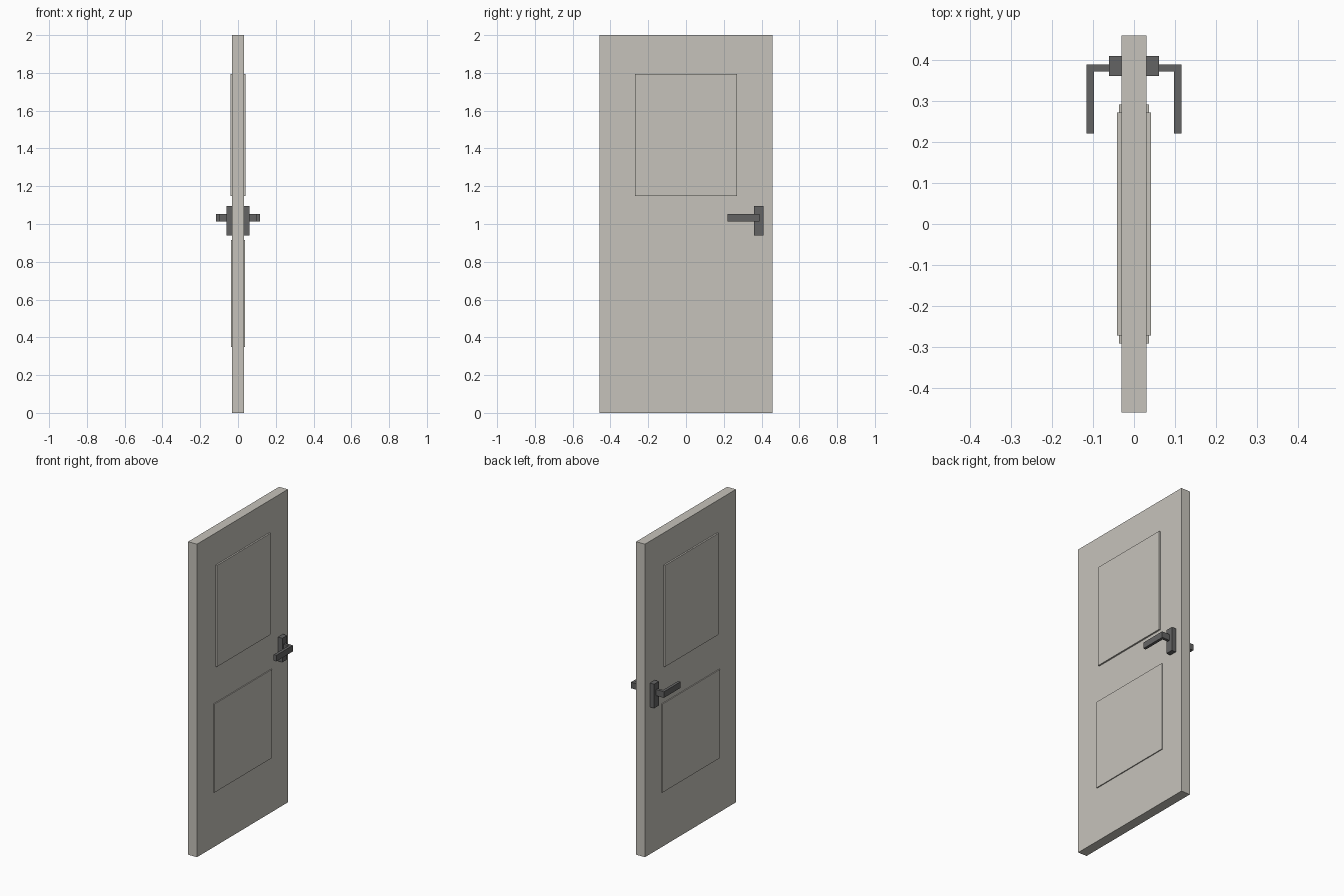
import bpy, bmesh

if "Cube" in bpy.data.objects:
    bpy.data.objects.remove(bpy.data.objects["Cube"])


def material(name, rgb):
    m = bpy.data.materials.new(name)
    m.diffuse_color = (*rgb, 1)
    m.use_nodes = True
    m.node_tree.nodes["Principled BSDF"].inputs["Base Color"].default_value = m.diffuse_color
    return m


paint = material("warm grey paint", (0.565, 0.545, 0.497))
metal = material("dark grey metal", (0.127, 0.127, 0.127))


def prism(name, outline, z0, z1, mat):
    """Extrude an xy outline from z0 up to z1."""
    bm = bmesh.new()
    face = bm.faces.new([bm.verts.new((x, y, z0)) for x, y in outline])
    top = bmesh.ops.extrude_face_region(bm, geom=[face])["geom"]
    verts = [g for g in top if isinstance(g, bmesh.types.BMVert)]
    bmesh.ops.translate(bm, vec=(0, 0, z1 - z0), verts=verts)
    bmesh.ops.recalc_face_normals(bm, faces=bm.faces)
    mesh = bpy.data.meshes.new(name)
    bm.to_mesh(mesh)
    bm.free()
    mesh.materials.append(mat)
    ob = bpy.data.objects.new(name, mesh)
    bpy.context.collection.objects.link(ob)
    return ob


def box(name, x0, x1, y0, y1, z0, z1, mat):
    return prism(name, [(x0, y0), (x1, y0), (x1, y1), (x0, y1)], z0, z1, mat)


# Door slab
SLAB = 0.031
box("door_slab", -SLAB, SLAB, -0.459, 0.459, 0, 2, paint)

# Panels and handles repeat on both faces
for side, s in (("right", 1), ("left", -1)):
    # Raised panels
    box("upper_panel_" + side, s * SLAB, s * 0.041, -0.271, 0.271, 1.147, 1.795, paint)
    box("lower_panel_" + side, s * SLAB, s * 0.037, -0.291, 0.291, 0.35, 0.916, paint)
    # Handle back plate
    box("handle_plate_" + side, s * SLAB, s * 0.061, 0.36, 0.409, 0.94, 1.094, metal)
    # L-shaped lever
    outline = [(0.061, 0.371), (0.098, 0.371), (0.098, 0.221),
               (0.116, 0.221), (0.116, 0.389), (0.061, 0.389)]
    prism("handle_lever_" + side, [(s * x, y) for x, y in outline], 1.014, 1.053, metal)
